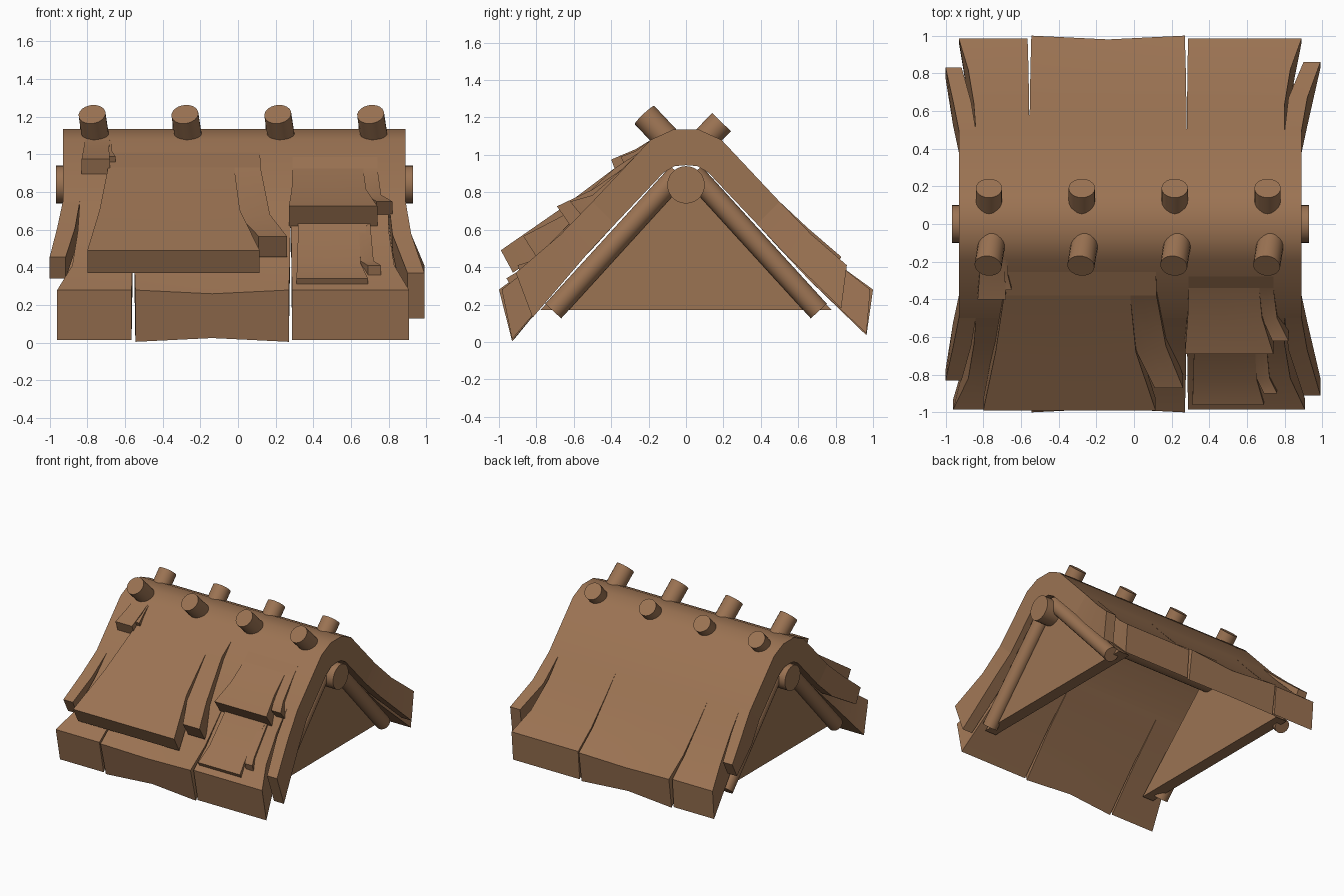
import bpy, bmesh, math
from mathutils import Vector

thatch = bpy.data.materials.new("brown_thatch")
thatch.diffuse_color = (0.33, 0.172, 0.086, 1)
CX = -0.02  # centre of the roof along the ridge


def finish(name, bm):
    bmesh.ops.recalc_face_normals(bm, faces=bm.faces)
    me = bpy.data.meshes.new(name)
    bm.to_mesh(me)
    bm.free()
    ob = bpy.data.objects.new(name, me)
    bpy.context.collection.objects.link(ob)
    me.materials.append(thatch)
    bpy.ops.object.select_all(action='DESELECT')
    ob.select_set(True)
    bpy.context.view_layer.objects.active = ob
    bpy.ops.object.shade_smooth_by_angle(angle=math.radians(30))
    return ob


def sheet(name, rows, bow=0.0):
    """Thick sheet lofted through rows (top y, top z, under y, under z, x left, x right)."""
    bm = bmesh.new()
    rings = []
    for i, (yt, zt, yb, zb, xl, xr) in enumerate(rows):
        b = bow if i == len(rows) - 1 else 0.0
        xm, s = (xl + xr) / 2, (1 if yt > 0 else -1)
        pts = [(xl, yt, zt), (xm, yt - s * b, zt - b), (xr, yt, zt),
               (xr, yb, zb), (xm, yb - s * b, zb + b), (xl, yb, zb)]
        rings.append([bm.verts.new(p) for p in pts])
    for a, c in zip(rings, rings[1:]):
        for k in range(6):
            bm.faces.new((a[k], a[(k + 1) % 6], c[(k + 1) % 6], c[k]))
    bm.faces.new(rings[0])
    bm.faces.new(rings[-1])
    return finish(name, bm)


def log(name, p, q, r, sides=20):
    p, q = Vector(p), Vector(q)
    bm = bmesh.new()
    bmesh.ops.create_cone(bm, cap_ends=True, segments=sides, radius1=r, radius2=r, depth=(q - p).length)
    ob = finish(name, bm)
    ob.location = (p + q) / 2
    ob.rotation_euler = (q - p).to_track_quat('Z', 'Y').to_euler()


# roof crown: outer and inner outline of one half, mirrored to the other
outer = [(0, 1.135), (0.07, 1.135), (0.19, 1.08), (0.5, 0.75)]
inner = [(0, 0.945), (0.06, 0.94), (0.12, 0.905), (0.38, 0.63)]
half = [(o[0], o[1], i[0], i[1]) for o, i in zip(outer, inner)]
crown = [(-a, b, -c, d) for a, b, c, d in reversed(half[1:])] + half
sheet("roof_crown", [r + (-0.93, 0.89) for r in crown])

# lower roof on both slopes: three panels parted by slits, and flaring edge strips
for s, side in ((-1, "front"), (1, "back")):
    ey, ez = (0.93, 0.015) if s < 0 else (0.965, 0.045)
    drop = [(0.5, 0.75, 0.38, 0.63), (0.64, 0.595, 0.48, 0.52),
            (0.82, 0.41, 0.66, 0.33), (0.985, 0.28, ey, ez)]

    def slope(name, rows, xs, bow=0.0):
        sheet(side + name, [(s * a, b, s * c, d, l, r)
                            for (a, b, c, d), (l, r) in zip(rows, xs)], bow)

    e = 0.03 if s < 0 else 0.0
    slope("_left_panel", drop, [(-0.84, -0.555), (-0.85, -0.557), (-0.88, -0.56), (-0.93 - e, -0.565)])
    slope("_middle_panel", [r if i < 3 else (1.0, r[1], r[2], r[3] - 0.01) for i, r in enumerate(drop)],
          [(-0.555, 0.28), (-0.553, 0.278), (-0.55, 0.275), (-0.545, 0.27)], 0.02)
    slope("_right_panel", drop, [(0.28, 0.80), (0.282, 0.80), (0.284, 0.83), (0.287, 0.89 + e * 0.6)])
    slope("_left_strip", [drop[0], (0.65, 0.61, 0.52, 0.49), (0.83, 0.455, 0.77, 0.34)],
          [(-0.93, -0.84), (-0.96, -0.865), (-1.0, -0.915)])
    end = (0.91, 0.37, 0.82, 0.13) if s < 0 else (0.86, 0.41, 0.83, 0.18)
    slope("_right_strip", [drop[0], (0.67, 0.575, 0.52, 0.48), end],
          [(0.80, 0.89), (0.82, 0.92), (0.90, 0.99)])

# overlapping thatch patches on the front slope, each with a torn strip on its right
sheet("big_patch", [
    (-0.17, 1.065, -0.10, 0.99, -0.67, 0.115), (-0.38, 0.93, -0.29, 0.82, -0.69, 0.12),
    (-0.38, 0.93, -0.29, 0.82, -0.69, -0.02), (-0.68, 0.705, -0.60, 0.59, -0.735, 0.01),
    (-0.99, 0.49, -0.925, 0.37, -0.80, 0.115)])
sheet("big_patch_strip", [
    (-0.38, 0.93, -0.29, 0.82, -0.02, 0.12), (-0.65, 0.68, -0.56, 0.57, 0.0, 0.17),
    (-0.87, 0.565, -0.80, 0.455, 0.11, 0.26)])
sheet("upper_right_patch", [
    (-0.28, 0.985, -0.21, 0.90, 0.29, 0.74), (-0.34, 0.925, -0.27, 0.83, 0.29, 0.74),
    (-0.34, 0.925, -0.27, 0.83, 0.29, 0.665), (-0.50, 0.815, -0.43, 0.71, 0.285, 0.68),
    (-0.69, 0.725, -0.61, 0.61, 0.27, 0.74)])
sheet("upper_right_strip", [
    (-0.34, 0.925, -0.27, 0.83, 0.665, 0.74), (-0.50, 0.785, -0.43, 0.69, 0.68, 0.76),
    (-0.62, 0.75, -0.55, 0.665, 0.735, 0.82)])
sheet("lower_right_patch", [
    (-0.60, 0.66, -0.54, 0.60, 0.32, 0.69), (-0.82, 0.425, -0.78, 0.39, 0.315, 0.65),
    (-0.96, 0.34, -0.94, 0.305, 0.31, 0.69)])
sheet("lower_right_strip", [
    (-0.60, 0.655, -0.54, 0.60, 0.64, 0.70), (-0.82, 0.435, -0.78, 0.37, 0.65, 0.72),
    (-0.90, 0.41, -0.88, 0.35, 0.69, 0.76)])
sheet("upper_left_patch", [
    (-0.18, 1.085, -0.13, 1.02, -0.81, -0.68), (-0.27, 1.03, -0.22, 0.95, -0.82, -0.685),
    (-0.40, 0.975, -0.37, 0.895, -0.83, -0.68)])
sheet("upper_left_strip", [
    (-0.18, 1.085, -0.13, 1.02, -0.70, -0.67), (-0.27, 1.02, -0.22, 0.95, -0.70, -0.67),
    (-0.35, 0.99, -0.33, 0.95, -0.69, -0.65)])

# gable walls and rafters at both ends
for s, end in ((-1, "left"), (1, "right")):
    bm = bmesh.new()
    tri = [(0, 0.93), (0.78, 0.17), (-0.78, 0.17)]
    a, b = [[bm.verts.new((CX + s * x, y, z)) for y, z in tri] for x in (0.72, 0.82)]
    bm.faces.new(a)
    bm.faces.new(b)
    for k in range(3):
        bm.faces.new((a[k], a[(k + 1) % 3], b[(k + 1) % 3], b[k]))
    finish(end + "_gable", bm)
    for t, side in ((-1, "front"), (1, "back")):
        x = CX + s * 0.835
        log(f"{end}_{side}_rafter", (x, t * 0.04, 0.90), (x, t * 0.71, 0.165), 0.058)

# ridge log and crossed pole ends
log("ridge_log", (-0.965, 0, 0.84), (0.93, 0, 0.84), 0.1, 28)
for i in range(4):
    x = -0.77 + i * 0.493
    log(f"front_pole_{i}", (x + 0.025, -0.04, 1.02), (x - 0.005, -0.222, 1.213), 0.072)
    log(f"back_pole_{i}", (x, 0.03, 1.01), (x, 0.19, 1.175), 0.07)
